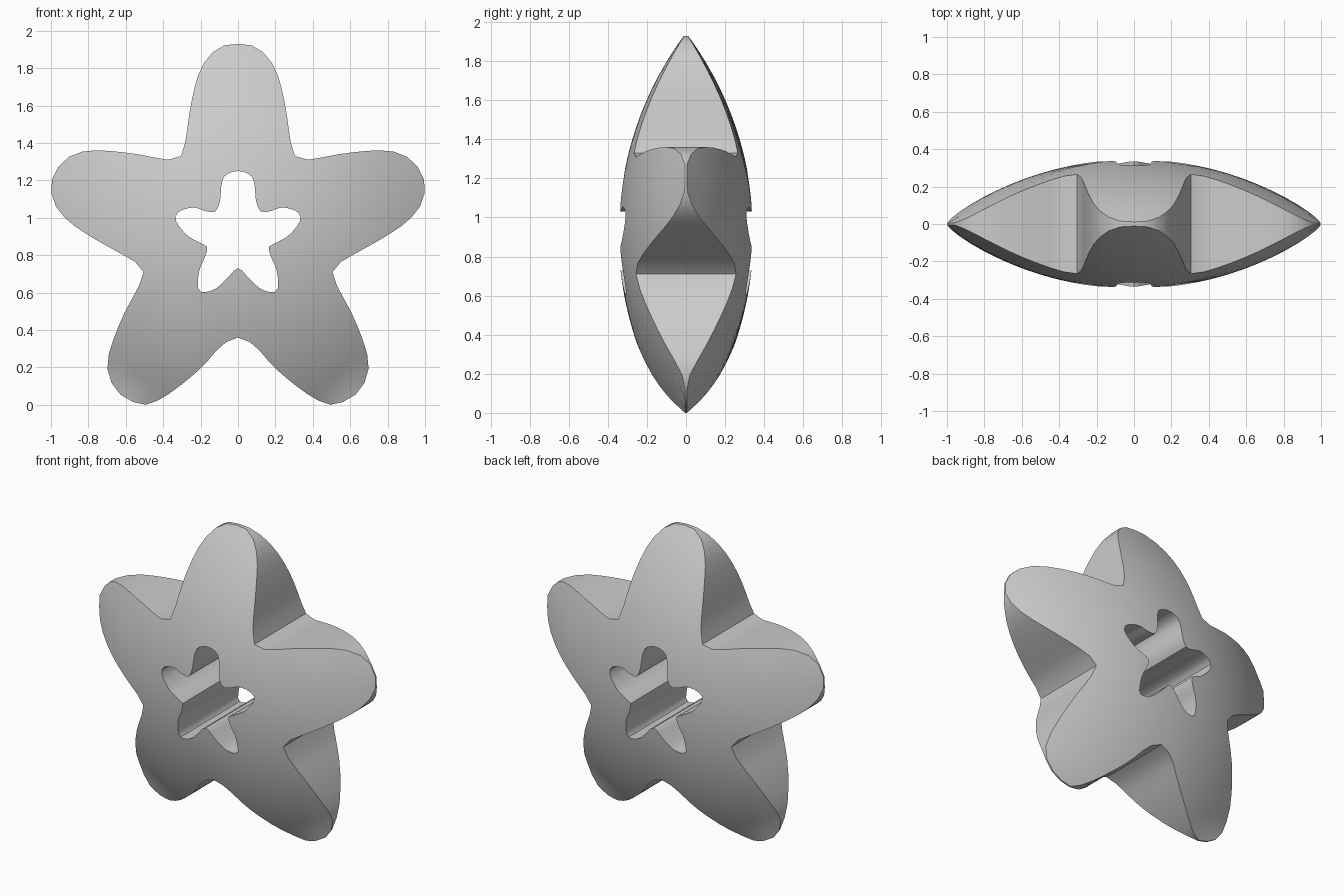
import bpy
import bmesh
import math
from mathutils import Vector

if "Cube" in bpy.data.objects:
    bpy.data.objects.remove(bpy.data.objects["Cube"])

CZ = 0.92            # height of the star's centre
STEPS = 10           # samples between neighbouring tip and notch
RINGS = 10           # rings between the hole and the outer edge
HEIGHT, REACH = 0.345, 1.03   # lens half-thickness and radius
BALL = (REACH ** 2 + HEIGHT ** 2) / (2 * HEIGHT)

# Right half of the outer outline (x, z), top tip to bottom notch
OUTER = [(0, 1.935), (.11, 1.91), (.20, 1.80), (.25, 1.62), (.28, 1.42),
         (.305, 1.335), (.37, 1.315), (.57, 1.35), (.79, 1.365), (.92, 1.32),
         (.995, 1.21), (.985, 1.09), (.91, .99), (.78, .90), (.62, .81),
         (.53, .755), (.505, .715), (.53, .64), (.62, .47), (.69, .28),
         (.695, .18), (.65, .08), (.56, .02), (.48, .008), (.36, .07),
         (.20, .20), (.09, .32), (0, .365)]
OUTER_MARKS = [0, 5, 10, 16, 22, 27]     # tips and notches

# Right half of the star-shaped hole
HOLE = [(0, 1.255), (.07, 1.23), (.09, 1.17), (.095, 1.10), (.12, 1.04),
        (.17, 1.04), (.24, 1.06), (.32, 1.035), (.33, .985), (.27, .91),
        (.20, .87), (.165, .85), (.175, .80), (.205, .73), (.215, .65),
        (.20, .61), (.13, .62), (.06, .68), (.02, .725), (0, .735)]
HOLE_MARKS = [0, 4, 7, 11, 15, 19]


def spline(pts, i, t):
    """Catmull-Rom point on segment i, mirrored past the ends."""
    def get(k):
        if k < 0:
            return Vector((-pts[1][0], pts[1][1]))
        if k >= len(pts):
            return Vector((-pts[-2][0], pts[-2][1]))
        return Vector(pts[k])
    a, b, c, d = (get(i + k) for k in (-1, 0, 1, 2))
    return 0.5 * (2 * b + (c - a) * t + (2 * a - 5 * b + 4 * c - d) * t * t
                  + (3 * b - a - 3 * c + d) * t ** 3)


def outline(pts, marks):
    """Smooth closed outline, evenly sampled between the landmarks."""
    half = []
    for lo, hi in zip(marks, marks[1:]):
        fine = [spline(pts, i, k / 12) for i in range(lo, hi) for k in range(12)]
        fine.append(Vector(pts[hi]))
        dist = [0]
        for p, q in zip(fine, fine[1:]):
            dist.append(dist[-1] + (q - p).length)
        j = 0
        for s in range(STEPS):
            goal = dist[-1] * s / STEPS
            while dist[j + 1] < goal:
                j += 1
            f = (goal - dist[j]) / (dist[j + 1] - dist[j])
            half.append(fine[j].lerp(fine[j + 1], f))
    half.append(Vector(pts[-1]))
    return half + [Vector((-p.x, p.y)) for p in half[-2:0:-1]]


def thickness(p):
    """Half-thickness of the lens at a point of the front view."""
    r = math.hypot(p.x, p.y - CZ)
    return max(0.005, math.sqrt(BALL ** 2 - r * r) - (BALL - HEIGHT))


# Star body: domed front and back, with straight walls at the edge and hole
outer, hole = outline(OUTER, OUTER_MARKS), outline(HOLE, HOLE_MARKS)
count = len(outer)
bm = bmesh.new()


def ring(f, side):
    pts = [h.lerp(o, f) for h, o in zip(hole, outer)]
    return [bm.verts.new((p.x, side * thickness(p), p.y)) for p in pts]


front = [ring(k / RINGS, -1) for k in range(RINGS + 1)]
back = [ring(k / RINGS, 1) for k in range(RINGS + 1)]
loops = front + back[::-1]
for a, b in zip(loops, loops[1:] + loops[:1]):
    for i in range(count):
        j = (i + 1) % count
        bm.faces.new((a[i], a[j], b[j], b[i]))
bmesh.ops.recalc_face_normals(bm, faces=bm.faces)

low = min(v.co.z for v in bm.verts)
bmesh.ops.translate(bm, verts=bm.verts, vec=(0, 0, -low))

mesh = bpy.data.meshes.new("star_body")
bm.to_mesh(mesh)
bm.free()
star = bpy.data.objects.new("star_body", mesh)
bpy.context.collection.objects.link(star)
bpy.context.view_layer.objects.active = star
star.select_set(True)
bpy.ops.object.shade_smooth_by_angle(angle=math.radians(35))
